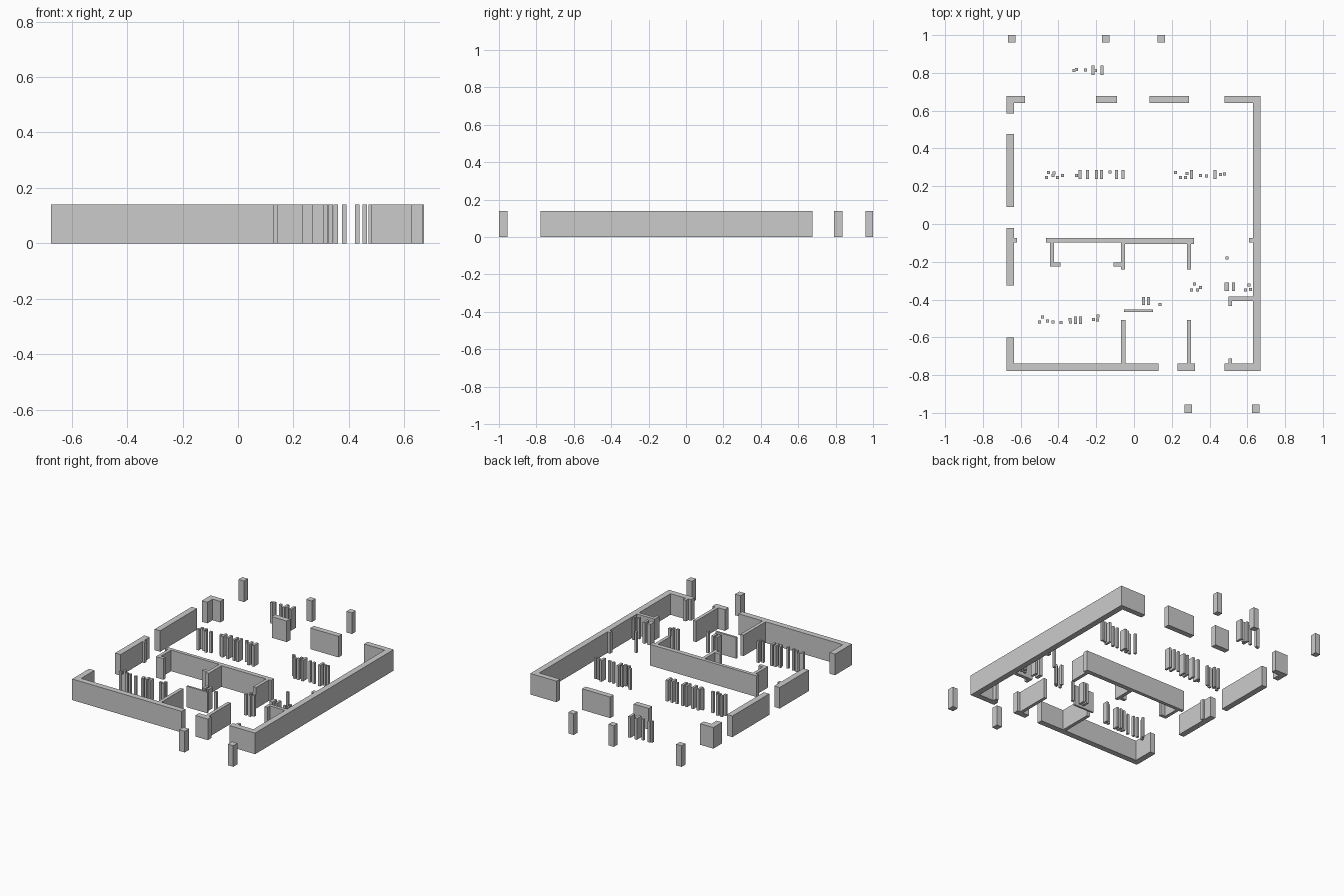
import bpy, bmesh

H = 0.14  # common wall height


def extrude(name, outlines):
    """Extrude closed plan outlines from the ground to wall height."""
    bm = bmesh.new()
    for pts in outlines:
        face = bm.faces.new([bm.verts.new((x, y, 0)) for x, y in pts])
        res = bmesh.ops.extrude_face_region(bm, geom=[face], use_keep_orig=True)
        for v in res["geom"]:
            if isinstance(v, bmesh.types.BMVert):
                v.co.z = H
    bmesh.ops.recalc_face_normals(bm, faces=bm.faces)
    mesh = bpy.data.meshes.new(name)
    bm.to_mesh(mesh)
    bm.free()
    obj = bpy.data.objects.new(name, mesh)
    bpy.context.collection.objects.link(obj)
    return obj


def rect(x0, x1, y0, y1):
    return [(x0, y0), (x1, y0), (x1, y1), (x0, y1)]


def stubs(name, y0, y1, tall, short, w=0.016, s=0.016):
    """Row of thin uprights: long strips at each x, small square pegs at each (x, y)."""
    outs = [rect(x - w / 2, x + w / 2, y0, y1) for x in tall]
    outs += [rect(x - s / 2, x + s / 2, y - s / 2, y + s / 2) for x, y in short]
    extrude(name, outs)


# Free-standing porch posts
for i, x in enumerate((-0.648, -0.15, 0.145)):
    extrude(f"back_post_{i}", [rect(x - .02, x + .02, .96, 1)])
for i, x in enumerate((0.288, 0.645)):
    extrude(f"front_post_{i}", [rect(x - .02, x + .02, -1, -.955)])

# Outer walls
extrude("back_left_corner_wall", [[(-.675, .677), (-.578, .677), (-.578, .64),
                                   (-.635, .64), (-.635, .585), (-.675, .585)]])
extrude("back_wall_short", [rect(-.20, -.09, .64, .677)])
extrude("back_wall_long", [rect(.083, .29, .64, .677)])
extrude("left_wall_back", [rect(-.675, -.635, .09, .477)])
extrude("left_wall_middle", [[(-.675, -.02), (-.635, -.02), (-.635, -.075), (-.62, -.075),
                              (-.62, -.097), (-.635, -.097), (-.635, -.325), (-.675, -.325)]])
extrude("front_left_wall", [[(-.675, -.6), (-.635, -.6), (-.635, -.738), (-.068, -.738),
                             (-.068, -.507), (-.045, -.507), (-.045, -.738), (.13, -.738),
                             (.13, -.777), (-.675, -.777)]])
extrude("front_pier_with_partition", [[(.23, -.777), (.322, -.777), (.322, -.738), (.302, -.738),
                                       (.302, -.507), (.28, -.507), (.28, -.738), (.23, -.738)]])
extrude("right_wall", [[(.478, .677), (.67, .677), (.67, -.777), (.48, -.777), (.48, -.738),
                        (.5, -.738), (.5, -.713), (.52, -.713), (.52, -.738), (.63, -.738),
                        (.63, -.408), (.52, -.408), (.52, -.435), (.5, -.435), (.5, -.385),
                        (.63, -.385), (.63, -.098), (.61, -.098), (.61, -.075), (.63, -.075),
                        (.63, .64), (.478, .64)]])

# Inner partitions
extrude("middle_partition", [[(-.467, -.075), (.318, -.075), (.318, -.106), (.302, -.106),
                              (.302, -.24), (.28, -.24), (.28, -.106), (-.047, -.106),
                              (-.047, -.24), (-.07, -.24), (-.07, -.225), (-.108, -.225),
                              (-.108, -.203), (-.07, -.203), (-.07, -.098), (-.423, -.098),
                              (-.423, -.203), (-.39, -.203), (-.39, -.225), (-.445, -.225),
                              (-.445, -.098), (-.467, -.098)]])
extrude("closet_partition", [rect(-.052, .10, -.465, -.452)])

# Clusters of thin uprights in each room
stubs("porch_uprights", .79, .838, (-.218, -.17),
      [(-.318, .812), (-.305, .818), (-.257, .815), (-.203, .813)])
stubs("left_hall_uprights", .238, .285, (-.286, -.246, -.199, -.172, -.092, -.058),
      [(-.463, .246), (-.453, .272), (-.43, .258), (-.424, .27), (-.405, .246),
       (-.378, .257), (-.304, .258), (-.128, .275)])
stubs("right_hall_uprights", .238, .285, (.304, .43),
      [(.219, .272), (.245, .247), (.272, .246), (.28, .268), (.352, .257),
       (.383, .254), (.457, .262), (.478, .264)])
stubs("bedroom_uprights", -.53, -.49, (-.309, -.283),
      [(-.5, -.518), (-.485, -.492), (-.457, -.513), (-.43, -.518), (-.386, -.522),
       (-.34, -.505), (-.335, -.52), (-.214, -.505), (-.19, -.487), (-.192, -.508)])
stubs("bath_uprights", -.43, -.387, (.05, .077), [(.137, -.427)])
stubs("entry_uprights", -.355, -.31, (.487, .495, .527),
      [(.304, -.35), (.32, -.318), (.335, -.35), (.352, -.335), (.493, -.181),
       (.59, -.35), (.61, -.322), (.617, -.348)])
